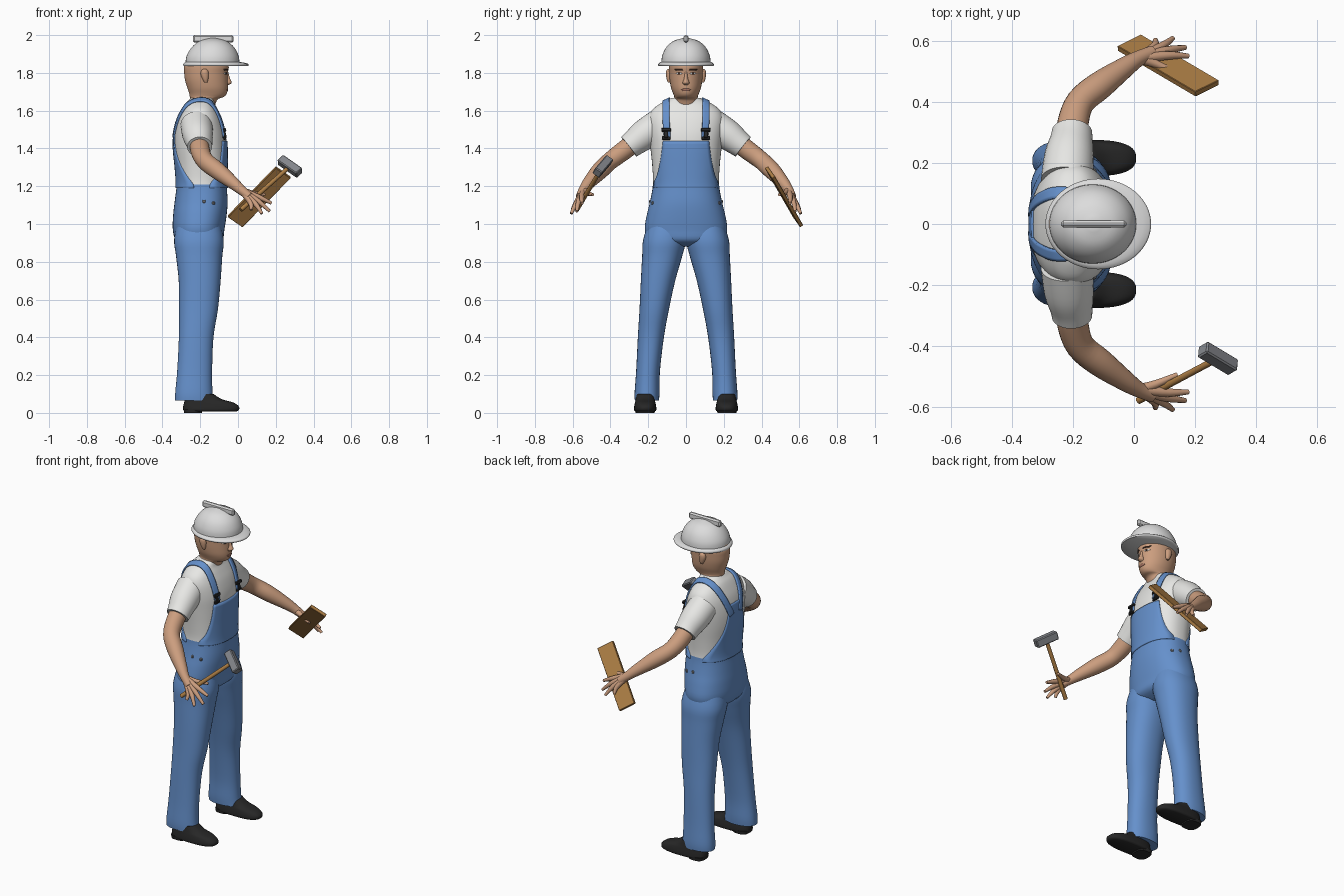
import bpy, bmesh, math
from mathutils import Vector, Matrix
from mathutils.bvhtree import BVHTree

if "Cube" in bpy.data.objects:
    bpy.data.objects.remove(bpy.data.objects["Cube"])


def material(name, *rgb):
    m = bpy.data.materials.new(name)
    m.use_nodes = True
    m.diffuse_color = (*rgb, 1)
    m.node_tree.nodes["Principled BSDF"].inputs["Base Color"].default_value = (*rgb, 1)
    return m


SKIN = material("skin", 0.6, 0.34, 0.21)
SHIRT = material("shirt_white", 0.8, 0.8, 0.78)
HELMET = material("helmet_white", 0.72, 0.72, 0.72)
DENIM = material("denim_blue", 0.13, 0.28, 0.6)
BLACK = material("boot_black", 0.02, 0.02, 0.02)
WOOD = material("wood", 0.42, 0.21, 0.06)
STEEL = material("steel_grey", 0.23, 0.24, 0.26)
BROWN = material("brow_brown", 0.06, 0.03, 0.02)
LIPS = material("lips", 0.38, 0.17, 0.12)


def finish(name, bm, mats, rule=None, angle=50):
    """Turn a bmesh into a smooth-shaded object and return its surface tree."""
    bmesh.ops.recalc_face_normals(bm, faces=bm.faces)
    if rule:
        for f in bm.faces:
            f.material_index = rule(f.calc_center_median())
    tree = BVHTree.FromBMesh(bm)
    mesh = bpy.data.meshes.new(name)
    bm.to_mesh(mesh)
    bm.free()
    ob = bpy.data.objects.new(name, mesh)
    for m in mats:
        mesh.materials.append(m)
    bpy.context.collection.objects.link(ob)
    bpy.ops.object.select_all(action="DESELECT")
    ob.select_set(True)
    bpy.context.view_layer.objects.active = ob
    bpy.ops.object.shade_smooth_by_angle(angle=math.radians(angle))
    return ob, tree


def spline(rows, n):
    """Smooth in-between rows, n steps per span."""
    rows = [Vector(r) for r in rows]
    out = []
    for i in range(len(rows) - 1):
        a, b = rows[i], rows[i + 1]
        p, q = rows[max(i - 1, 0)], rows[min(i + 2, len(rows) - 1)]
        for k in range(n):
            t = k / n
            out.append(0.5 * (2 * a + (b - p) * t + (2 * p - 5 * a + 4 * b - q) * t * t
                              + (3 * a - p - 3 * b + q) * t ** 3))
    return out + [rows[-1]]


def loft(name, rings, mats, rule=None, closed=True, angle=50):
    bm = bmesh.new()
    vs = [[bm.verts.new(p) for p in r] for r in rings]
    n = len(vs[0])
    for a, b in zip(vs, vs[1:]):
        for j in range(n if closed else n - 1):
            k = (j + 1) % n
            bm.faces.new((a[j], a[k], b[k], b[j]))
    if closed:
        bm.faces.new(vs[0][::-1])
        bm.faces.new(vs[-1])
    return finish(name, bm, mats, rule, angle)


def stack(name, rows, mats, y=0, rule=None, steps=4, power=2.0, n=40, angle=50):
    """Loft of level ovals; each row is z, back x, front x, half width[, y centre]."""
    rings = []
    for r in spline(rows, steps):
        z, xb, xf, hw = r[:4]
        yc = y * r[4] if len(r) > 4 else y
        ring = []
        for i in range(n):
            a = math.tau * i / n
            c, s = (math.copysign(abs(v) ** (2 / power), v) for v in (math.cos(a), math.sin(a)))
            ring.append(((xb + xf) / 2 + c * (xf - xb) / 2, yc + s * hw, z))
        rings.append(ring)
    return loft(name, rings, mats, rule, angle=angle)


def tube(name, rows, mat, side=1, n=16, steps=4):
    """Round limb; each row is x, y, z, radius."""
    pts = spline([(x, y * side, z, r) for x, y, z, r in rows], steps)
    rings = []
    for i, p in enumerate(pts):
        d = (pts[min(i + 1, len(pts) - 1)] - pts[max(i - 1, 0)]).to_3d().normalized()
        u = d.cross(Vector((0.3, -0.5 * side, 0.8))).normalized()
        v = d.cross(u)
        rings.append([p.to_3d() + p.w * (u * math.cos(math.tau * j / n) + v * math.sin(math.tau * j / n))
                      for j in range(n)])
    return loft(name, rings, [mat], angle=70)


def box(name, centre, along, across, size, mat, bevel=0.003):
    u = Vector(along).normalized()
    w = u.cross(Vector(across)).normalized()
    rot = Matrix((u, w.cross(u), w)).transposed().to_4x4()
    bm = bmesh.new()
    bmesh.ops.create_cube(bm, size=1, matrix=Matrix.Translation(centre) @ rot @ Matrix.Diagonal((*size, 1)))
    bmesh.ops.bevel(bm, geom=bm.edges[:], offset=bevel, segments=1, affect="EDGES")
    return finish(name, bm, [mat], angle=30)


def thicken(ob, t):
    mod = ob.modifiers.new("thickness", "SOLIDIFY")
    mod.thickness, mod.offset = t, 0


def patch(name, tree, rows, mat, facing=1, t=0.012, n=16):
    """Panel hugging a surface; each row is z, y from, y to."""
    grid = []
    for z, y0, y1 in rows:
        line = []
        for i in range(n + 1):
            y = y0 + (y1 - y0) * i / n
            hit = tree.ray_cast(Vector((facing, y, z)), Vector((-facing, 0, 0)))[0]
            line.append(hit or Vector((-0.2, y, z)))
        grid.append(line)
    thicken(loft(name, grid, [mat], closed=False)[0], t)


# Torso: denim below the waist, shirt above
torso = stack("torso", [
    (0.88, -0.25, -0.15, 0.10), (0.91, -0.325, -0.085, 0.19), (0.97, -0.345, -0.072, 0.218),
    (1.05, -0.343, -0.06, 0.207), (1.12, -0.335, -0.055, 0.19), (1.21, -0.325, -0.06, 0.175),
    (1.3, -0.33, -0.06, 0.178), (1.4, -0.34, -0.06, 0.188), (1.48, -0.337, -0.065, 0.197),
    (1.55, -0.322, -0.083, 0.2), (1.6, -0.3, -0.105, 0.182), (1.635, -0.28, -0.122, 0.14),
    (1.655, -0.262, -0.125, 0.1), (1.668, -0.25, -0.125, 0.075)],
    [DENIM, SHIRT], rule=lambda c: int(c.z > 1.21), power=2.3, n=64)[1]

# Bib and back panel of the overalls
for name, facing, edge in (
        ("bib", 1, [(1.19, 0.172), (1.22, 0.166), (1.26, 0.15), (1.34, 0.132), (1.44, 0.12)]),
        ("back_panel", -1, [(1.19, 0.172), (1.22, 0.166), (1.27, 0.145), (1.36, 0.1), (1.46, 0.068), (1.52, 0.06)])):
    patch(name, torso, [(z, -w, w) for z, w in spline(edge, 4)], DENIM, facing)

# Head, nose, mouth
head = stack("head", [
    (1.6, -0.25, -0.13, 0.075), (1.64, -0.25, -0.118, 0.07), (1.662, -0.252, -0.105, 0.066),
    (1.672, -0.255, -0.076, 0.062), (1.69, -0.258, -0.06, 0.068), (1.72, -0.268, -0.054, 0.079),
    (1.76, -0.28, -0.054, 0.086), (1.8, -0.285, -0.054, 0.089), (1.84, -0.285, -0.05, 0.09),
    (1.9, -0.26, -0.08, 0.08)], [SKIN], n=48)[1]
stack("nose", [(1.805, -0.075, -0.052, 0.007), (1.77, -0.075, -0.042, 0.011), (1.748, -0.075, -0.033, 0.018),
               (1.736, -0.07, -0.05, 0.012)], [SKIN], n=16)
patch("mouth", head, [(1.704, -0.014, 0.014), (1.711, -0.025, 0.025), (1.717, -0.012, 0.012)], LIPS, t=0.005)

# Hard hat
stack("helmet_brim", [(1.836, -0.288, 0.053, 0.143), (1.842, -0.29, 0.056, 0.148), (1.85, -0.288, 0.05, 0.146),
                      (1.858, -0.278, 0.01, 0.13)], [HELMET], n=64, steps=2)
stack("helmet_dome", [(1.85, -0.278, 0.008, 0.13), (1.89, -0.272, 0.003, 0.126), (1.935, -0.245, -0.02, 0.105),
                      (1.968, -0.205, -0.06, 0.068), (1.984, -0.15, -0.115, 0.018)], [HELMET], n=64)
box("helmet_ridge", (-0.132, 0, 1.98), (1, 0, 0), (0, 1, 0), (0.215, 0.024, 0.04), HELMET, 0.008)

for s, label in ((1, "left"), (-1, "right")):
    # Trouser leg, given by z, back x, front x, half width, distance from the middle
    stack(label + "_trouser_leg", [
        (0.065, -0.333, -0.13, 0.064, 0.207), (0.11, -0.332, -0.135, 0.066, 0.206),
        (0.22, -0.322, -0.137, 0.063, 0.201), (0.4, -0.313, -0.13, 0.069, 0.186),
        (0.55, -0.312, -0.106, 0.078, 0.168), (0.7, -0.314, -0.092, 0.091, 0.148),
        (0.83, -0.328, -0.083, 0.106, 0.126), (0.92, -0.338, -0.076, 0.113, 0.113),
        (1.03, -0.315, -0.1, 0.09, 0.1)], [DENIM], y=s, power=2.2)
    # Shoe with heel
    stack(label + "_shoe", [
        (0.008, -0.28, -0.008, 0.052), (0.016, -0.29, 0.005, 0.059), (0.035, -0.29, 0.004, 0.058),
        (0.055, -0.285, -0.025, 0.054), (0.072, -0.28, -0.085, 0.05), (0.1, -0.27, -0.13, 0.045)],
        [BLACK], y=s * 0.216, power=2.6)
    stack(label + "_heel", [(0, -0.285, -0.19, 0.05), (0.02, -0.288, -0.19, 0.052)], [BLACK],
          y=s * 0.216, power=3, steps=1)
    # Sleeve and arm
    tube(label + "_sleeve", [(-0.22, 0.14, 1.525, 0.085), (-0.213, 0.22, 1.472, 0.081),
                             (-0.205, 0.275, 1.43, 0.07), (-0.203, 0.302, 1.409, 0.066)], SHIRT, s, 32)
    tube(label + "_arm", [(-0.205, 0.27, 1.435, 0.05), (-0.2, 0.33, 1.388, 0.051), (-0.175, 0.4, 1.335, 0.047),
                          (-0.11, 0.455, 1.283, 0.046), (-0.03, 0.513, 1.22, 0.034),
                          (0.015, 0.542, 1.182, 0.026), (0.06, 0.562, 1.145, 0.022)], SKIN, s, 24)
    # Fingers fan out from the wrist and form the palm together
    for finger, knuckle, tip in (
            ("thumb", (0.07, 0.525, 1.165), (0.142, 0.493, 1.155)),
            ("index", (0.112, 0.552, 1.142), (0.178, 0.55, 1.11)),
            ("middle", (0.105, 0.568, 1.123), (0.168, 0.578, 1.067)),
            ("ring", (0.088, 0.58, 1.112), (0.127, 0.608, 1.055)),
            ("little", (0.065, 0.58, 1.115), (0.07, 0.603, 1.075))):
        tube(f"{label}_{finger}_finger", [(0.015, 0.542, 1.18, 0.018), (*knuckle, 0.014),
                                          (*tip, 0.008)], SKIN, s, 10)
    # Shoulder strap laid over the shirt
    path = spline([(-0.05, 0.105, 1.46), (-0.09, 0.107, 1.56), (-0.14, 0.105, 1.635), (-0.2, 0.103, 1.66),
                   (-0.26, 0.098, 1.63), (-0.32, 0.075, 1.55), (-0.34, 0.042, 1.46)], 5)
    strip = []
    for i, p in enumerate(path):
        d = path[min(i + 1, len(path) - 1)] - path[max(i - 1, 0)]
        normal = torso.find_nearest(p)[1]
        across = d.cross(normal).normalized() * 0.019
        row = []
        for k in (-1, -0.5, 0, 0.5, 1):
            loc, nor = torso.find_nearest(p + across * k)[:2]
            loc = loc + nor * 0.004
            row.append((loc.x, loc.y * s, loc.z))
        strip.append(row)
    thicken(loft(label + "_strap", strip, [DENIM], closed=False)[0], 0.01)
    # Buckle and side buttons
    x = torso.ray_cast(Vector((1, s * 0.105, 1.48)), Vector((-1, 0, 0)))[0].x + 0.01
    for part, z, w, h in (("clip", 1.498, 0.052, 0.018), ("stem", 1.475, 0.022, 0.04), ("hook", 1.455, 0.044, 0.018)):
        box(f"{label}_buckle_{part}", (x, s * 0.105, z), (0, 1, 0), (-0.25, 0, 1), (w, h, 0.014), BLACK)
    for i, (bx, bz) in enumerate(((-0.18, 1.12), (-0.13, 1.11))):
        hit, nor = torso.ray_cast(Vector((bx, s, bz)), Vector((0, -s, 0)))[:2]
        box(f"{label}_button_{i + 1}", hit, (0, 0, 1), nor.cross(Vector((0, 0, 1))), (0.016, 0.016, 0.01), STEEL)
    # Eye, brow, ear
    patch(label + "_eye", head, [(1.791, s * 0.029, s * 0.041), (1.797, s * 0.02, s * 0.052),
                                 (1.802, s * 0.027, s * 0.046)], SHIRT, t=0.004, n=6)
    patch(label + "_iris", head, [(1.791, s * 0.031, s * 0.04), (1.802, s * 0.03, s * 0.041)], BROWN, t=0.006, n=4)
    patch(label + "_brow", head, [(1.812, s * 0.014, s * 0.05), (1.82, s * 0.02, s * 0.058)], BROWN, t=0.006, n=6)
    stack(label + "_ear", [(1.75, -0.178, -0.162, 0.006), (1.765, -0.187, -0.158, 0.012),
                           (1.79, -0.197, -0.155, 0.016), (1.81, -0.195, -0.158, 0.015),
                           (1.82, -0.185, -0.168, 0.006)], [SKIN], y=s * 0.09, n=16)

# Hammer in the right hand
grip, top = (0.015, -0.578, 1.075), (0.275, -0.44, 1.305)
tube("hammer_handle", [(*grip, 0.012), (*top, 0.011)], WOOD, n=12)
box("hammer_head", top, (0.1, -0.06, -0.07), (0.255, 0.14, 0.225), (0.138, 0.048, 0.046), STEEL, 0.005)

# Plank in the left hand
box("plank", (0.112, 0.519, 1.144), (0.255, -0.15, 0.26), (0.08, 0.037, -0.052), (0.394, 0.102, 0.02), WOOD, 0.002)
